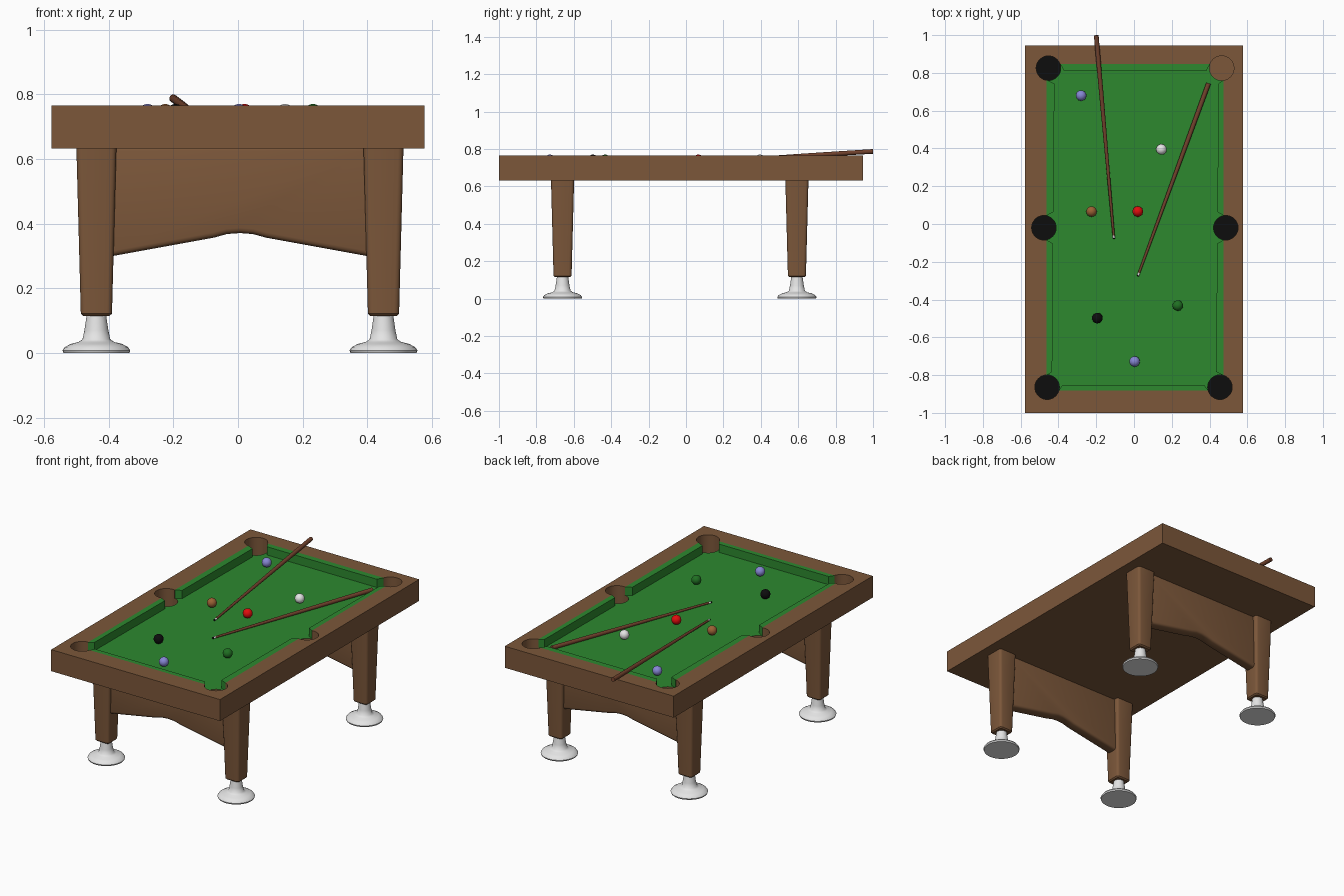
import bpy, bmesh, math
from mathutils import Vector

if "Cube" in bpy.data.objects:
    bpy.data.objects.remove(bpy.data.objects["Cube"])


def mat(name, r, g, b):
    m = bpy.data.materials.new(name)
    m.diffuse_color = (r, g, b, 1)
    m.use_nodes = True
    m.node_tree.nodes["Principled BSDF"].inputs["Base Color"].default_value = m.diffuse_color
    return m


WOOD = mat("brown wood", 0.20, 0.095, 0.042)
CLOTH = mat("green cloth", 0.026, 0.25, 0.028)
BLACK = mat("black", 0.004, 0.004, 0.004)
WHITE = mat("white", 0.78, 0.78, 0.78)
LAVENDER = mat("lavender blue", 0.24, 0.24, 0.66)
RED = mat("red", 0.75, 0.004, 0.004)
DARK_GREEN = mat("dark green", 0.014, 0.16, 0.016)
TAN = mat("tan brown", 0.32, 0.12, 0.035)
CUE = mat("reddish brown", 0.17, 0.055, 0.026)

TOP, BED, BOTTOM, FLOOR = 0.765, 0.714, 0.632, 0.645


def make(name, bm, *mats, smooth=None):
    bmesh.ops.recalc_face_normals(bm, faces=bm.faces)
    me = bpy.data.meshes.new(name)
    bm.to_mesh(me)
    bm.free()
    ob = bpy.data.objects.new(name, me)
    bpy.context.collection.objects.link(ob)
    for m in mats:
        me.materials.append(m)
    if smooth:
        activate(ob)
        bpy.ops.object.shade_smooth_by_angle(angle=math.radians(smooth))
    return ob


def activate(ob):
    bpy.ops.object.select_all(action='DESELECT')
    ob.select_set(True)
    bpy.context.view_layer.objects.active = ob


def prism(name, pts, vec, *mats):
    """Extrude a closed outline along a vector."""
    bm = bmesh.new()
    f = bm.faces.new([bm.verts.new(p) for p in pts])
    ext = bmesh.ops.extrude_face_region(bm, geom=[f])
    bmesh.ops.translate(bm, vec=vec, verts=[v for v in ext["geom"] if isinstance(v, bmesh.types.BMVert)])
    return make(name, bm, *mats)


def lathe(name, profile, material, steps=32, smooth=40):
    """Spin (radius, height) points round z, closing both ends."""
    bm = bmesh.new()
    rings = [[bm.verts.new((r * math.cos(math.tau * i / steps), r * math.sin(math.tau * i / steps), z))
              for i in range(steps)] for r, z in profile]
    for a, b in zip(rings, rings[1:]):
        for i in range(steps):
            j = (i + 1) % steps
            bm.faces.new((a[i], a[j], b[j], b[i]))
    bm.faces.new(rings[0])
    bm.faces.new(rings[-1])
    return make(name, bm, material, smooth=smooth)


def flat(x0, x1, y0, y1, z):
    return [(x0, y0, z), (x1, y0, z), (x1, y1, z), (x0, y1, z)]


# table top: solid block, hollowed for the bed and pockets
frame = prism("table_top", flat(-0.577, 0.577, -1.0, 0.945, BOTTOM), (0, 0, TOP - BOTTOM), WOOD, CLOTH, BLACK)
POCKETS = [(-0.453, 0.825), (0.464, 0.825), (-0.477, -0.02), (0.486, -0.02), (-0.46, -0.864), (0.455, -0.864)]
XL, XR, YB, YT = -0.463, 0.475, -0.882, 0.847
cutters = [prism("bed_cutter", flat(XL, XR, YB, YT, BED), (0, 0, 0.2))]
for x, y in POCKETS:
    c = lathe("pocket_cutter", [(0.065, FLOOR), (0.065, 0.9)], WOOD, 32, None)
    c.location = (x, y, 0)
    cutters.append(c)
bpy.context.view_layer.update()
activate(frame)
for c in cutters:
    c.hide_render = True
    m = frame.modifiers.new("cut", 'BOOLEAN')
    m.operation, m.solver, m.object = 'DIFFERENCE', 'EXACT', c
    bpy.ops.object.modifier_apply(modifier=m.name)
for c in cutters:
    bpy.data.objects.remove(c)
# colour by height: cloth bed, black pocket floors (far right one is bare wood)
for f in frame.data.polygons:
    f.material_index = 0
    if f.normal.z > 0.9:
        if abs(f.center.z - BED) < 0.01:
            f.material_index = 1
        elif abs(f.center.z - FLOOR) < 0.005 and not (f.center.x > 0 and f.center.y > 0.5):
            f.material_index = 2
activate(frame)
bpy.ops.object.shade_smooth_by_angle(angle=math.radians(30))

# cushions: tapered strips between the pockets
H = (0, 0, TOP - BED)


def cushion(name, back_a, back_b, nose_b, nose_a):
    prism(name, [(*p, BED) for p in (back_a, back_b, nose_b, nose_a)], H, CLOTH)


cushion("cushion_back", (-0.39, YT), (0.402, YT), (0.382, 0.81), (-0.37, 0.81))
cushion("cushion_front", (-0.398, YB), (0.393, YB), (0.372, -0.852), (-0.378, -0.852))
for y0, y1, tag in ((-0.802, -0.084, "front"), (0.044, 0.763, "back")):
    n0, n1 = y0 + 0.02, y1 - 0.02
    cushion("cushion_left_" + tag, (XL, y0), (XL, y1),
            (-0.427 + 0.008 * n1, n1), (-0.427 + 0.008 * n0, n0))
    cushion("cushion_right_" + tag, (XR, y0), (XR, y1),
            (0.441 + 0.008 * n1, n1), (0.441 + 0.008 * n0, n0))

# legs, feet and end panels
CX = 0.006
for y, end in ((-0.66, "front"), (0.593, "back")):
    for s, side in ((-1, "left"), (1, "right")):
        x = CX + s * 0.444
        bm = bmesh.new()
        bmesh.ops.create_cube(bm, size=1)
        for v in bm.verts:
            w = 0.062 if v.co.z > 0 else 0.048
            v.co = (math.copysign(w, v.co.x), math.copysign(w, v.co.y), BOTTOM + 0.01 if v.co.z > 0 else 0.115)
        upright = [e for e in bm.edges if abs(e.verts[0].co.z - e.verts[1].co.z) > 0.1]
        bmesh.ops.bevel(bm, geom=upright, offset=0.016, segments=3, profile=0.5, affect='EDGES')
        low = [e for e in bm.edges if max(v.co.z for v in e.verts) < 0.2]
        bmesh.ops.bevel(bm, geom=low, offset=0.007, segments=1, affect='EDGES')
        leg = make(f"leg_{end}_{side}", bm, WOOD, smooth=40)
        leg.location = (x, y, 0)
        foot = lathe(f"foot_{end}_{side}",
                     [(0.102, 0), (0.105, 0.008), (0.098, 0.018), (0.08, 0.028), (0.055, 0.034),
                      (0.043, 0.042), (0.037, 0.07), (0.03, 0.118)], WHITE, 32, 50)
        foot.location = (x, y, 0)
    # panel with arched underside
    arch = [(-0.41, 0.297), (-0.08, 0.357), (-0.04, 0.368), (0, 0.371)]
    arch += [(-px, pz) for px, pz in reversed(arch[:-1])]
    outline = [(-0.41, BOTTOM + 0.01)] + arch + [(0.41, BOTTOM + 0.01)]
    panel = prism("panel_" + end, [(CX + px, y - 0.035, pz) for px, pz in outline], (0, 0.07, 0), WOOD)
    bev = panel.modifiers.new("soft edge", 'BEVEL')
    bev.width, bev.segments = 0.016, 3
    activate(panel)
    bpy.ops.object.modifier_apply(modifier=bev.name)
    bpy.ops.object.shade_smooth_by_angle(angle=math.radians(40))

# balls
R = 0.028
for name, x, y, m in (("lavender_ball_back", -0.28, 0.68, LAVENDER), ("white_ball", 0.145, 0.395, WHITE),
                      ("tan_ball", -0.225, 0.066, TAN), ("red_ball", 0.02, 0.066, RED),
                      ("green_ball", 0.232, -0.432, DARK_GREEN), ("black_ball", -0.194, -0.498, BLACK),
                      ("lavender_ball_front", 0.003, -0.728, LAVENDER)):
    bm = bmesh.new()
    bmesh.ops.create_uvsphere(bm, u_segments=24, v_segments=16, radius=R)
    make(name, bm, m, smooth=60).location = (x, y, BED + R)

# cues: tapered shaft, white ferrule, dark tip
for name, butt, tip in (("cue_on_rail", (-0.20, 0.999, 0.787), (-0.106, -0.08, 0.721)),
                        ("cue_on_bed", (0.395, 0.745, 0.728), (0.02, -0.277, 0.720))):
    a, b = Vector(butt), Vector(tip)
    d = b - a
    L = d.length
    for part, prof, m in (("shaft", [(0.0125, 0), (0.0115, 0.3 * L), (0.0062, L - 0.02)], CUE),
                          ("ferrule", [(0.0062, L - 0.02), (0.006, L - 0.006)], WHITE),
                          ("tip", [(0.006, L - 0.006), (0.0045, L)], BLACK)):
        ob = lathe(f"{name}_{part}", prof, m, 16)
        ob.rotation_euler = d.to_track_quat('Z', 'Y').to_euler()
        ob.location = a
